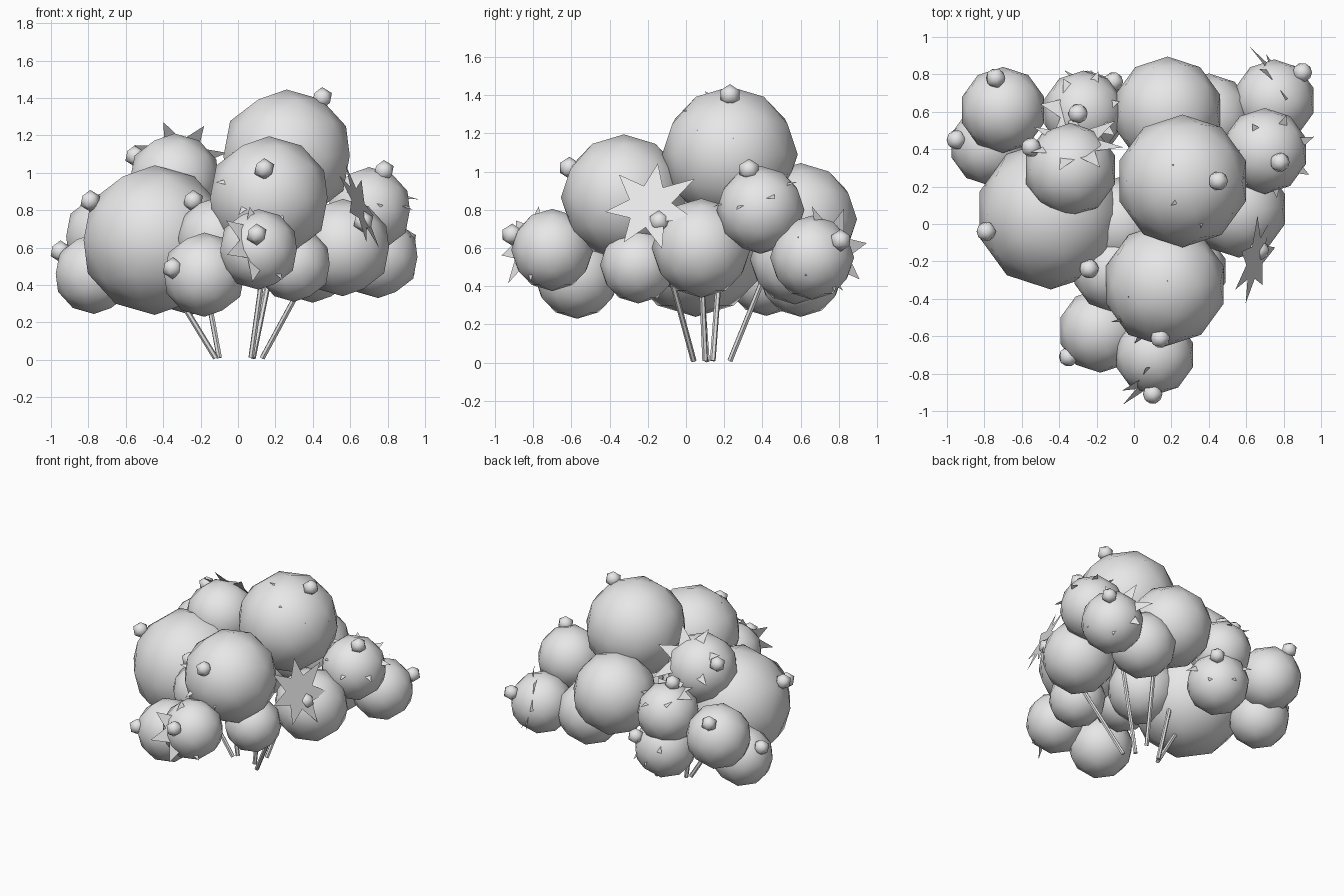
import bpy, bmesh, math, random
from mathutils import Vector, Matrix

random.seed(4)
if "Cube" in bpy.data.objects:
    bpy.data.objects.remove(bpy.data.objects["Cube"])

grey = bpy.data.materials.new("light_grey")
grey.use_nodes = True
grey.diffuse_color = (0.8, 0.8, 0.8, 1)
grey.node_tree.nodes["Principled BSDF"].inputs["Base Color"].default_value = (0.8, 0.8, 0.8, 1)


def add_object(name, bm, smooth=False):
    mesh = bpy.data.meshes.new(name)
    bm.to_mesh(mesh)
    bm.free()
    mesh.materials.append(grey)
    for face in mesh.polygons:
        face.use_smooth = smooth
    obj = bpy.data.objects.new(name, mesh)
    bpy.context.collection.objects.link(obj)
    return obj


def ball(name, centre, radius, detail):
    bm = bmesh.new()
    bmesh.ops.create_icosphere(bm, subdivisions=detail, radius=radius)
    bmesh.ops.translate(bm, verts=bm.verts, vec=centre)
    return add_object(name, bm, True)


def star_leaf(name, centre, normal, outer, inner=0.12, points=7):
    """Flat pointed star facing along the normal."""
    bm = bmesh.new()
    turn = random.uniform(0, math.tau)
    hub = bm.verts.new((0, 0, 0))
    rim = []
    for i in range(points * 2):
        a = turn + math.pi * i / points
        r = inner if i % 2 else outer * random.uniform(0.9, 1.1)
        rim.append(bm.verts.new((r * math.cos(a), r * math.sin(a), 0)))
    for i, v in enumerate(rim):
        bm.faces.new((hub, v, rim[(i + 1) % len(rim)]))
    facing = Vector(normal).to_track_quat("Z", "Y").to_matrix().to_4x4()
    bmesh.ops.transform(bm, verts=bm.verts, matrix=Matrix.Translation(centre) @ facing)
    return add_object(name, bm)


def stem(name, foot, top, radius=0.015):
    foot, top = Vector(foot), Vector(top)
    axis = top - foot
    bm = bmesh.new()
    bmesh.ops.create_cone(bm, cap_ends=True, segments=6, radius1=radius,
                          radius2=radius, depth=axis.length)
    place = Matrix.Translation((foot + top) / 2) @ axis.to_track_quat("Z", "Y").to_matrix().to_4x4()
    bmesh.ops.transform(bm, verts=bm.verts, matrix=place)
    return add_object(name, bm)


# Foliage clumps: name, centre, radius, berry position
clumps = [
    ("crown", (0.26, 0.23, 1.09), 0.355, (0.45, 0.23, 1.40)),
    ("front_upper", (0.165, -0.325, 0.865), 0.33, (0.14, -0.61, 1.02)),
    ("right_large", (-0.445, 0.05, 0.64), 0.40, (-0.79, -0.04, 0.85)),
    ("front_lower_right", (-0.18, -0.57, 0.455), 0.225, (-0.35, -0.71, 0.49)),
    ("front_tip", (0.11, -0.70, 0.59), 0.215, (0.10, -0.91, 0.67)),
    ("front_inner_right", (-0.11, -0.25, 0.65), 0.22, (-0.24, -0.24, 0.85)),
    ("front_inner_left", (0.30, -0.25, 0.51), 0.20, None),
    ("centre", (-0.08, 0.00, 0.62), 0.25, None),
    ("left_middle", (0.56, 0.08, 0.60), 0.26, (0.67, -0.14, 0.74)),
    ("left_upper", (0.70, 0.39, 0.80), 0.23, (0.78, 0.33, 1.01)),
    ("back_left", (0.75, 0.66, 0.55), 0.22, (0.90, 0.81, 0.64)),
    ("back_left_inner", (0.40, 0.57, 0.54), 0.235, None),
    ("back_middle", (0.18, 0.60, 0.75), 0.295, None),
    ("back_right_upper", (-0.70, 0.61, 0.66), 0.23, (-0.74, 0.78, 0.83)),
    ("back_right_lower", (-0.77, 0.42, 0.46), 0.215, (-0.95, 0.45, 0.58)),
    ("back_inner_upper", (-0.27, 0.60, 0.72), 0.22, (-0.30, 0.59, 0.95)),
    ("back_inner_lower", (-0.25, 0.60, 0.46), 0.22, (-0.11, 0.76, 0.56)),
    ("right_upper", (-0.34, 0.29, 0.96), 0.25, (-0.55, 0.41, 1.09)),
]
for name, centre, radius, berry in clumps:
    ball(name + "_foliage", centre, radius, 2)
    if berry:
        ball(name + "_berry", berry, 0.058, 1)

# Star leaves, mostly sunk in the clumps with their tips showing
leaves = [
    ("left_middle", (0.65, -0.19, 0.82), (0.9, -0.25, 0.35), 0.26),
    ("right_upper", (-0.31, 0.43, 1.08), (0, 0.8, 0.6), 0.27),
    ("front_tip", (0.11, -0.82, 0.62), (0.5, -0.7, 0.3), 0.22),
    ("back_left", (0.79, 0.76, 0.59), (0.7, 0.6, 0.2), 0.25),
    ("left_upper", (0.74, 0.37, 0.90), (0.3, -0.3, 0.9), 0.23),
    ("front_upper", (0.15, -0.48, 0.96), (0.1, -0.8, 0.6), 0.28),
    ("back_inner_upper", (-0.28, 0.60, 0.88), (0.1, 0.2, 0.9), 0.22),
    ("back_inner_lower", (-0.18, 0.68, 0.54), (0.4, 0.6, 0.4), 0.23),
    ("crown", (0.39, 0.23, 1.30), (0.5, 0, 0.8), 0.25),
]
for name, centre, normal, size in leaves:
    star_leaf(name + "_leaf", centre, normal, size)

# Stems fanning up into the clumps
stems = [
    ((-0.12, 0.11, 0.01), (-0.45, 0.07, 0.55)),
    ((-0.10, 0.14, 0.01), (-0.20, 0.18, 0.55)),
    ((0.08, 0.23, 0.01), (0.20, 0.47, 0.60)),
    ((0.07, 0.10, 0.01), (0.20, 0.06, 0.95)),
    ((0.13, 0.04, 0.01), (0.45, -0.12, 0.60)),
]
for i, (foot, top) in enumerate(stems):
    stem(f"stem_{i + 1}", foot, top)
